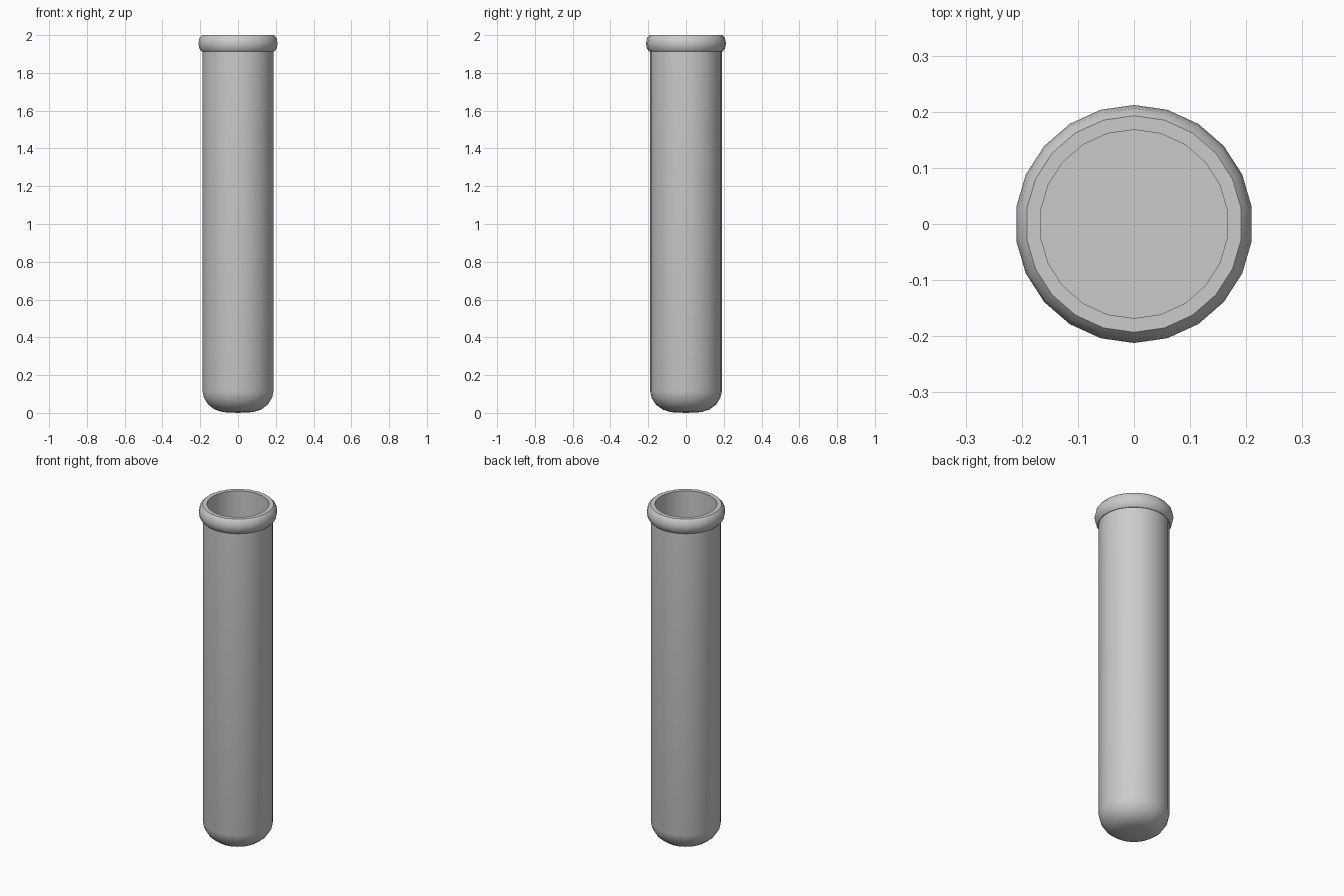
import bpy, bmesh, math

if "Cube" in bpy.data.objects:
    bpy.data.objects.remove(bpy.data.objects["Cube"])

SIDES = 22


def lathe(name, profile):
    """Revolve (radius, z) points round z; radius 0 makes a pole."""
    bm = bmesh.new()
    rings = []
    for r, z in profile:
        if r == 0:
            rings.append([bm.verts.new((0, 0, z))])
        else:
            rings.append([bm.verts.new((r * math.cos(a), r * math.sin(a), z))
                          for a in (math.pi / 2 + i * math.tau / SIDES for i in range(SIDES))])
    for a, b in zip(rings, rings[1:]):
        for i in range(SIDES):
            j = (i + 1) % SIDES
            if len(a) == 1:
                bm.faces.new((a[0], b[j], b[i]))
            elif len(b) == 1:
                bm.faces.new((a[i], a[j], b[0]))
            else:
                bm.faces.new((a[i], a[j], b[j], b[i]))
    bmesh.ops.recalc_face_normals(bm, faces=bm.faces)
    mesh = bpy.data.meshes.new(name)
    bm.to_mesh(mesh)
    bm.free()
    obj = bpy.data.objects.new(name, mesh)
    bpy.context.collection.objects.link(obj)
    bpy.ops.object.select_all(action='DESELECT')
    obj.select_set(True)
    bpy.context.view_layer.objects.active = obj
    bpy.ops.object.shade_smooth_by_angle(angle=math.radians(35))
    return obj


# Rounded base, straight wall, rolled lip and hollow inside in one profile
lathe("test_tube", [
    (0, 0), (0.08, 0.004), (0.125, 0.018), (0.16, 0.045), (0.182, 0.08), (0.19, 0.115),
    (0.19, 1.912),
    (0.193, 1.912), (0.206, 1.927), (0.212, 1.956), (0.206, 1.985), (0.193, 2.0),
    (0.168, 2.0), (0.168, 0.11), (0, 0.11),
])
